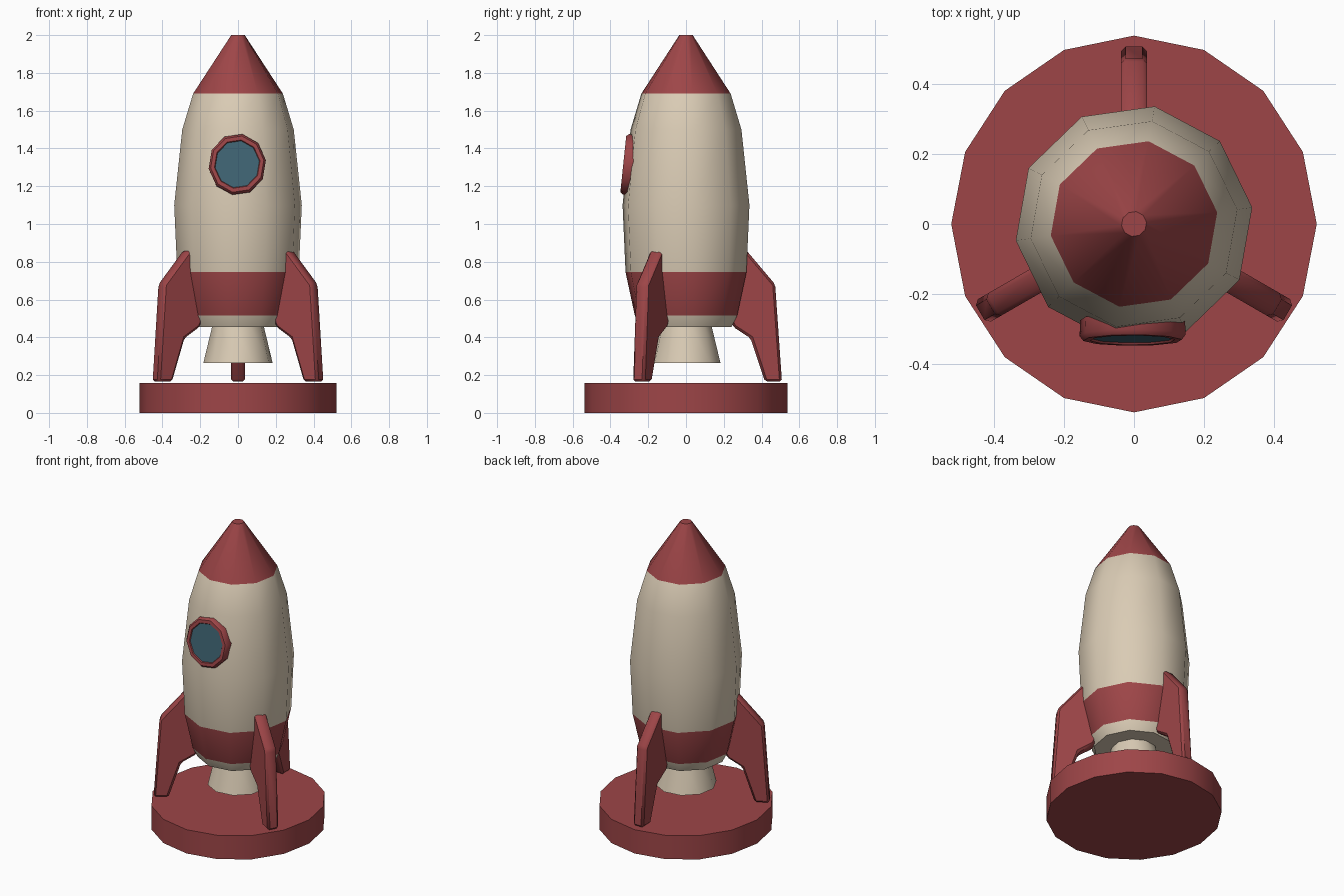
import bpy, bmesh, math
from mathutils import Matrix, Vector

if "Cube" in bpy.data.objects:
    bpy.data.objects.remove(bpy.data.objects["Cube"])


def material(name, color):
    m = bpy.data.materials.new(name)
    m.diffuse_color = (*color, 1)
    m.use_nodes = True
    m.node_tree.nodes["Principled BSDF"].inputs["Base Color"].default_value = m.diffuse_color
    return m


RED = material("brick red", (0.34, 0.060, 0.064))
CREAM = material("cream", (0.70, 0.60, 0.46))
GLASS = material("dark teal glass", (0.050, 0.130, 0.175))


def finish(name, bm, mats, angle=40, matrix=None, bevel=0):
    bmesh.ops.recalc_face_normals(bm, faces=bm.faces)
    mesh = bpy.data.meshes.new(name)
    bm.to_mesh(mesh)
    bm.free()
    for m in mats:
        mesh.materials.append(m)
    if matrix:
        mesh.transform(matrix)
    ob = bpy.data.objects.new(name, mesh)
    bpy.context.collection.objects.link(ob)
    bpy.ops.object.select_all(action='DESELECT')
    bpy.context.view_layer.objects.active = ob
    ob.select_set(True)
    if bevel:
        mod = ob.modifiers.new("Bevel", 'BEVEL')
        mod.width, mod.segments, mod.limit_method = bevel, 1, 'ANGLE'
        bpy.ops.object.modifier_apply(modifier=mod.name)
    bpy.ops.object.shade_smooth_by_angle(angle=math.radians(angle))
    return ob


def lathe(profile, sides, start=0, sx=1, sy=1, closed=False):
    """Ring-by-ring surface of revolution from (radius, z) points."""
    bm = bmesh.new()
    rings = []
    for r, z in profile:
        angles = [math.radians(start) + math.tau * i / sides for i in range(sides)]
        rings.append([bm.verts.new((r * sx * math.cos(a), r * sy * math.sin(a), z)) for a in angles])
    pairs = list(zip(rings, rings[1:]))
    if closed:
        pairs.append((rings[-1], rings[0]))
    else:
        bm.faces.new(rings[0])
        bm.faces.new(rings[-1])
    for a, b in pairs:
        for i in range(sides):
            j = (i + 1) % sides
            bm.faces.new((a[i], a[j], b[j], b[i]))
    return bm


# Round launch base
finish("launch_base", lathe([(1, 0), (1, 0.158)], 16, 0, 0.522, 0.538), [RED])

# Hull with red nose and red lower band
hull = lathe([(0.245, 0.455), (0.275, 0.515), (0.325, 0.745), (0.341, 1.1),
              (0.298, 1.5), (0.24, 1.69), (0.036, 2.0)], 10, 8)
for f in hull.faces:
    z = f.calc_center_median().z
    f.material_index = 1 if z > 1.69 or 0.515 < z < 0.745 else 0
finish("hull", hull, [CREAM, RED])

# Hollow flared engine nozzle
finish("engine_nozzle", lathe([(0.135, 0.47), (0.185, 0.265), (0.165, 0.265), (0.115, 0.455)],
                              10, 8, closed=True), [CREAM])

# Three fins around the hull
FIN = [(0.24, 0.865), (0.32, 0.86), (0.472, 0.68), (0.508, 0.165),
       (0.418, 0.165), (0.342, 0.395), (0.25, 0.455), (0.22, 0.53)]
for name, angle in (("back_fin", 90), ("left_fin", 210), ("right_fin", 330)):
    bm = bmesh.new()
    face = bm.faces.new([bm.verts.new((r, -0.037, z)) for r, z in FIN])
    ext = bmesh.ops.extrude_face_region(bm, geom=[face])
    moved = [v for v in ext["geom"] if isinstance(v, bmesh.types.BMVert)]
    bmesh.ops.translate(bm, verts=moved, vec=(0, 0.074, 0))
    finish(name, bm, [RED], 40, Matrix.Rotation(math.radians(angle), 4, 'Z'), 0.013)

# Porthole leaning back with the hull
place = Matrix.Translation((-0.004, -0.332, 1.317)) @ Matrix.Rotation(math.radians(84), 4, 'X')
finish("porthole_frame", lathe([(0.151, -0.06), (0.153, -0.014), (0.142, 0), (0.122, 0), (0.114, -0.012),
                                (0.114, -0.06)], 10, 8, 1, 1.07, closed=True), [RED], 50, place)
finish("porthole_glass", lathe([(0.118, -0.014), (0.118, -0.006)], 10, 8, 1, 1.07), [GLASS], 40, place)
